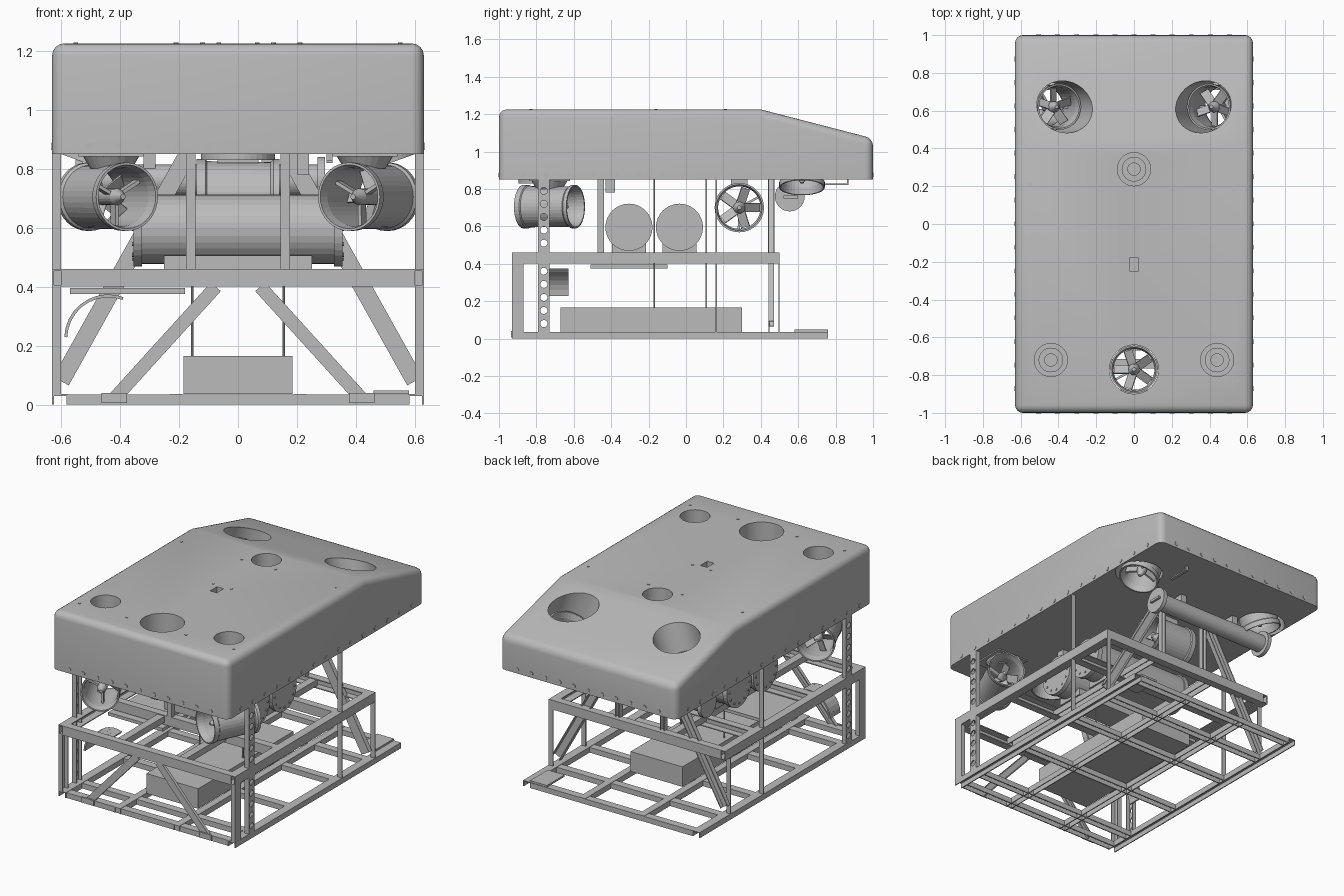
import bpy, bmesh, math
from mathutils import Matrix, Vector

if "Cube" in bpy.data.objects:
    bpy.data.objects.remove(bpy.data.objects["Cube"])

grey = bpy.data.materials.new("plain grey")
grey.diffuse_color = (0.5, 0.5, 0.5, 1)
grey.use_nodes = True
grey.node_tree.nodes["Principled BSDF"].inputs["Base Color"].default_value = grey.diffuse_color
V = Vector


def finish(name, bm, smooth=False):
    bmesh.ops.recalc_face_normals(bm, faces=bm.faces)
    me = bpy.data.meshes.new(name)
    bm.to_mesh(me)
    bm.free()
    me.materials.append(grey)
    ob = bpy.data.objects.new(name, me)
    bpy.context.collection.objects.link(ob)
    if smooth:
        select(ob)
        bpy.ops.object.shade_smooth_by_angle(angle=math.radians(25))
    return ob


def select(ob):
    bpy.ops.object.select_all(action='DESELECT')
    ob.select_set(True)
    bpy.context.view_layer.objects.active = ob


def block(bm, c, size, M=Matrix()):
    bmesh.ops.create_cube(bm, size=1, matrix=M @ Matrix.Translation(c) @ Matrix.Diagonal((*size, 1)))


def box(bm, x0, x1, y0, y1, z0, z1):
    block(bm, ((x0 + x1) / 2, (y0 + y1) / 2, (z0 + z1) / 2), (x1 - x0, y1 - y0, z1 - z0))


def axis_matrix(p, d):
    return Matrix.Translation(p) @ V(d).to_track_quat('Z', 'Y').to_matrix().to_4x4()


def rod(bm, a, b, r, r2=None, seg=32):
    a, b = V(a), V(b)
    bmesh.ops.create_cone(bm, cap_ends=True, segments=seg, radius1=r, radius2=r if r2 is None else r2,
                          depth=(b - a).length, matrix=axis_matrix((a + b) / 2, b - a))


def lathe(bm, profile, M, seg=36):
    rings = [[bm.verts.new(M @ V((r * math.cos(k * math.tau / seg), r * math.sin(k * math.tau / seg), z)))
              for k in range(seg)] for r, z in profile]
    for i in range(len(rings)):
        p, q = rings[i], rings[(i + 1) % len(rings)]
        for k in range(seg):
            n = (k + 1) % seg
            bm.faces.new((p[k], p[n], q[n], q[k]))


def channel(bm, a, b, out, w=0.06, d=0.03, t=0.006):
    """C-section bar from a to b: web facing 'out', flanges behind it."""
    a, b, z = V(a), V(b), V(out)
    x = (b - a).normalized()
    y = z.cross(x)
    M = Matrix((x, y, z)).transposed().to_4x4()
    M.translation = (a + b) / 2
    n = (b - a).length
    block(bm, (0, 0, -t / 2), (n, w, t), M)
    for s in (-1, 1):
        block(bm, (0, s * (w - t) / 2, -d / 2), (n, t, d), M)


def cut(ob, cutter):
    m = ob.modifiers.new("cut", 'BOOLEAN')
    m.object, m.solver = cutter, 'EXACT'
    select(ob)
    bpy.ops.object.modifier_apply(modifier="cut")
    bpy.data.objects.remove(cutter)


# Buoyancy block: side profile extruded across, rounded, with wells cut in
bm = bmesh.new()
profile = [(-1, .85), (1, .85), (1, 1.07), (.4, 1.225), (-1, 1.225)]
face = bm.faces.new([bm.verts.new((-.63, y, z)) for y, z in profile])
new = bmesh.ops.extrude_face_region(bm, geom=[face])["geom"]
bmesh.ops.translate(bm, verts=[g for g in new if isinstance(g, bmesh.types.BMVert)], vec=(1.26, 0, 0))
bmesh.ops.recalc_face_normals(bm, faces=bm.faces)
edges = [e for e in bm.edges if not all(v.co.z < .86 for v in e.verts)
         and not all(abs(v.co.y - .4) < .01 for v in e.verts)]
bmesh.ops.bevel(bm, geom=edges, offset=.042, segments=4, profile=.5, affect='EDGES')
foam = finish("buoyancy_block", bm)
bm = bmesh.new()
wells = [(-.44, -.72), (.44, -.72), (0, .29)]
for x, y in wells:
    rod(bm, (x, y, .9), (x, y, 1.4), .088)
rod(bm, (0, -.77, .7), (0, -.77, 1.4), .13)
for s in (-1, 1):
    rod(bm, (s * .535, .62, .7), (s * .295, .62, 1.37), .138)
box(bm, -.024, .024, -.25, -.18, 1.1, 1.4)
cut(foam, finish("well_cutter", bm))
select(foam)
bpy.ops.object.shade_smooth_by_angle(angle=math.radians(25))

# Fittings at the bottom of the wells
bm = bmesh.new()
for x, y in wells:
    rod(bm, (x, y, .89), (x, y, .93), .065)
    rod(bm, (x, y, .93), (x, y, .96), .035)
finish("well_fittings", bm)

# Bolt heads round the lower edge and on the top
bm = bmesh.new()
for s in (-1, 1):
    for i in range(11):
        rod(bm, (-.505 + i * .101, s * .99, .876), (-.505 + i * .101, s * 1.003, .876), .013, seg=12)
    for i in range(15):
        rod(bm, (s * .62, -.87 + i * .1245, .876), (s * .633, -.87 + i * .1245, .876), .013, seg=12)
    for x, y in ((.55, .21), (.12, .21), (.065, -.16), (.55, -.83), (.21, -.83)):
        rod(bm, (s * x, y, 1.21), (s * x, y, 1.228), .008, seg=8)
finish("block_bolts", bm)


# Thrusters: ducted five-blade propellers
def thruster(name, c, d, r, length):
    M = axis_matrix(c, d)
    h = length / 2
    bm = bmesh.new()
    lathe(bm, [(r, -h), (r, -h + .03), (r * .95, -h + .035), (r * .93, h - .03), (r, h - .02), (r, h),
               (r * .93, h), (r * .86, h - .04), (r * .86, -h + .04), (r * .93, -h)], M)
    rod(bm, M @ V((0, 0, -h * .5)), M @ V((0, 0, h * .4)), r * .24, seg=20)
    for s in (-1, 1):
        z = h * (.4 if s > 0 else -.5)
        rod(bm, M @ V((0, 0, z)), M @ V((0, 0, z + s * h * .3)), r * .24, r * .08, 20)
    for k in range(5):
        turn = Matrix.Rotation(k * math.tau / 5, 4, 'Z')
        block(bm, (0, 0, 0), (r * .62, r * .42, .006),
              M @ turn @ Matrix.Translation((r * .52, 0, h * .3)) @ Matrix.Rotation(.6, 4, 'X'))
    for k in range(3):
        block(bm, (r * .55, 0, -h * .35), (r * .68, .012, .04), M @ Matrix.Rotation(k * math.tau / 3 + .5, 4, 'Z'))
    finish(name, bm)


for s, side in ((-1, "left"), (1, "right")):
    thruster("front_thruster_" + side, (s * .443, -.73, .705), (s * .43, .9, 0), .116, .31)
    thruster("rear_vertical_thruster_" + side, (s * .44, .62, .93), (-s * .34, 0, .94), .122, .26)
thruster("front_vertical_thruster", (0, -.77, .95), (0, 0, 1), .126, .24)
thruster("lateral_thruster", (0, .285, .7), (1, 0, 0), .132, .28)

# Thruster mounts under the block
bm = bmesh.new()
for s in (-1, 1):
    rod(bm, (s * .43, -.73, .8), (s * .43, -.73, .85), .07, .1, 24)
    box(bm, s * .43 - .11, s * .43 + .11, -.84, -.62, .842, .852)
box(bm, -.07, .07, .24, .33, .82, .852)
box(bm, .2, .24, -.43, -.38, .78, .852)
box(bm, .3, .32, .72, .87, .82, .828)
box(bm, .3, .32, .86, .87, .82, .852)
finish("thruster_mounts", bm)

# Perforated side posts
bm, holes = bmesh.new(), bmesh.new()
lower = [.08 + .07 * i for i in range(5)]
upper = [.51 + .07 * i for i in range(5)]
for y, top in ((-.76, .85), (.135, .85), (.47, .46)):
    for s in (-1, 1):
        channel(bm, (s * .63, y, .03), (s * .63, y, top), (s, 0, 0))
    for z in lower + (upper if top > .5 else []):
        rod(holes, (-.7, y, z), (.7, y, z), .019, seg=14)
cut(finish("perforated_posts", bm), finish("hole_cutter", holes))

# Plain posts and diagonal braces
bm = bmesh.new()
for s in (-1, 1):
    channel(bm, (s * .63, -.9, .03), (s * .63, -.9, .4), (s, 0, 0))
    for y in (-.455, .455):
        channel(bm, (s * .16, y - .017, .46), (s * .16, y - .017, .85), (0, -1, 0), .032, .034)
    channel(bm, (s * .42, -.925, .02), (s * .075, -.925, .4), (0, -1, 0), .045, .02)
    box(bm, s * .42 - .043, s * .42 + .043, -.935, -.925, .005, .04)
    channel(bm, (s * .6, .44, .08), (s * .17, .44, .85), (0, -1, 0), .06, .03)
finish("posts_and_braces", bm)

# Middle frame
bm = bmesh.new()
for s in (-1, 1):
    channel(bm, (s * .63, -.93, .43), (s * .63, .5, .43), (s, 0, 0), .06, .055)
    channel(bm, (s * .22, -.9, .455), (s * .22, .46, .455), (0, 0, 1), .05, .04)
for y in (-.93, -.47, .135):
    channel(bm, (-.6, y, .43), (.6, y, .43), (0, -1, 0), .06, .05)
channel(bm, (-.6, .5, .43), (.6, .5, .43), (0, 1, 0), .06, .05)
finish("middle_frame", bm)

# Bottom skid frame
bm = bmesh.new()
for s in (-1, 1):
    channel(bm, (s * .603, -.93, .036), (s * .603, .76, .036), (0, 0, 1), .055, .036)
    channel(bm, (s * .21, -.93, .036), (s * .21, .76, .036), (0, 0, 1), .045, .036)
for y in (-.9, -.74, -.32, .135, .47, .735):
    channel(bm, (-.58, y, .034), (.58, y, .034), (0, 0, 1), .05, .034)
box(bm, .46, .58, .58, .76, .036, .048)
finish("skid_frame", bm)

# Ballast box with its lifting rods
bm = bmesh.new()
box(bm, -.185, .185, -.67, .3, .036, .165)
for s in (-1, 1):
    rod(bm, (s * .155, -.17, .16), (s * .155, -.17, .85), .005, seg=10)
finish("ballast_box", bm)

# Two pressure housings with bolted end caps, on a cradle
bm = bmesh.new()
for y in (-.305, -.035):
    rod(bm, (-.34, y, .595), (.34, y, .595), .118)
    for s in (-1, 1):
        rod(bm, (s * .325, y, .595), (s * .355, y, .595), .126)
        for k in range(12):
            a = k * math.tau / 12
            p = V((s * .355, y + .1 * math.cos(a), .595 + .1 * math.sin(a)))
            rod(bm, p, p + V((s * .005, 0, 0)), .007, seg=8)
    box(bm, -.25, .25, y - .09, y + .09, .46, .505)
finish("pressure_housings", bm)

# Equipment plate and curved guard on the left
bm = bmesh.new()
box(bm, -.57, -.18, -.51, -.1, .375, .395)
for k in range(9):
    a = math.radians(172 - 12 * k)
    M = Matrix.Translation((-.44 + .143 * math.cos(a), -.68, .225 + .143 * math.sin(a))) @ Matrix.Rotation(-a, 4, 'Y')
    block(bm, (0, 0, 0), (.01, .105, .032), M)
finish("plate_and_guard", bm)

# Rear instrument tube across the back
bm = bmesh.new()
rod(bm, (-.53, .555, .76), (.29, .555, .76), .054)
for x in (-.55, .27):
    rod(bm, (x, .555, .76), (x + .025, .555, .76), .08)
box(bm, .295, .31, .52, .6, .75, .765)
for x in (-.3, .1):
    box(bm, x - .02, x + .02, .52, .59, .8, .852)
finish("instrument_tube", bm)
